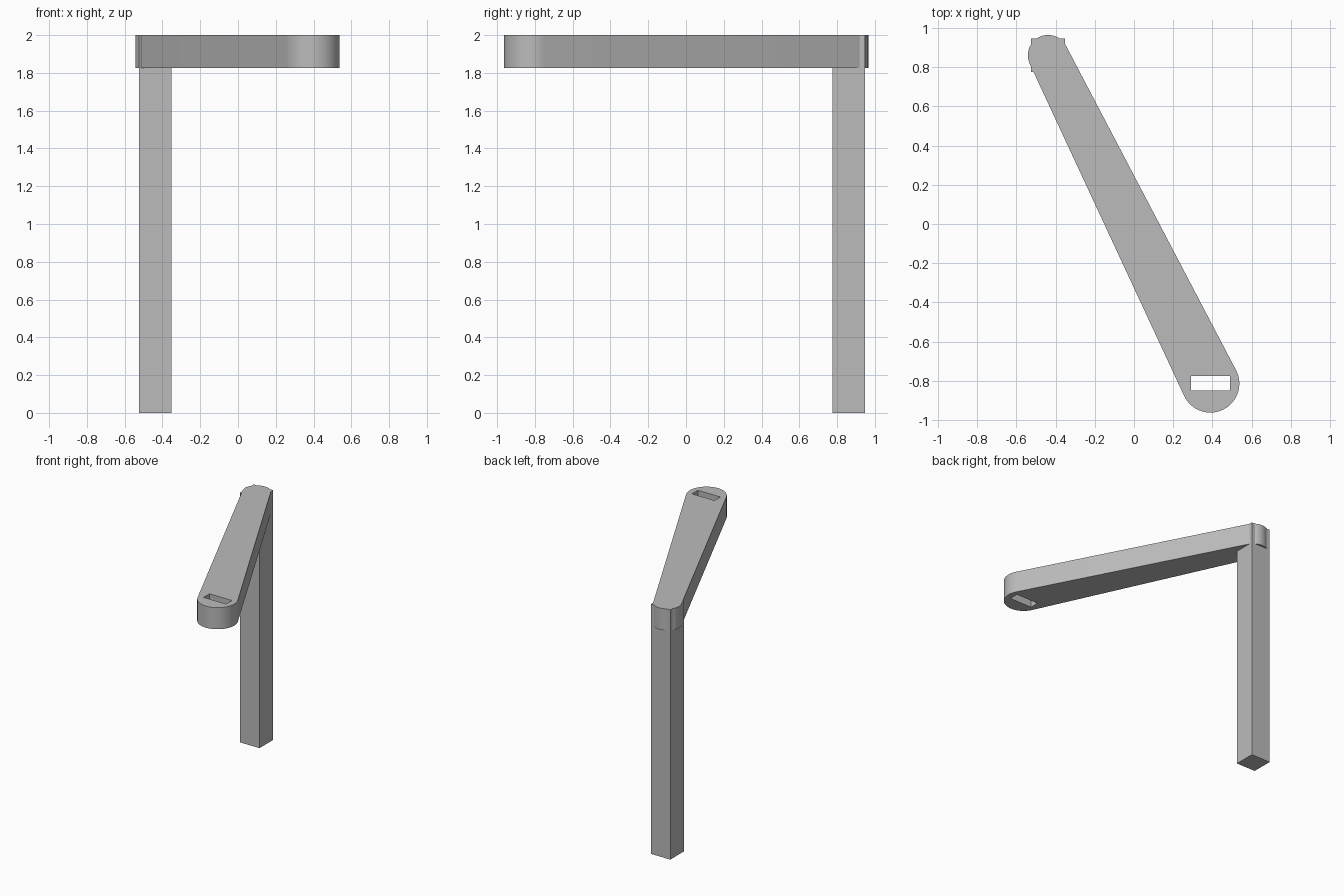
import bpy
from math import radians, pi, sin, cos, atan2, asin, hypot

cube = bpy.data.objects.get("Cube")
if cube:
    bpy.data.objects.remove(cube, do_unlink=True)

grey = bpy.data.materials.new("plain grey")
grey.use_nodes = True
colour = (0.5, 0.5, 0.5, 1)
grey.diffuse_color = colour
grey.node_tree.nodes["Principled BSDF"].inputs["Base Color"].default_value = colour

TOP, THICK = 2.0, 0.173
POST = (-0.4385, 0.8615)
TIP = (0.39, -0.815)
R_POST, R_TIP = 0.1035, 0.148


def arc(centre, radius, start, end, steps=32):
    angles = [start + (end - start) * i / steps for i in range(steps + 1)]
    return [(centre[0] + radius * cos(a), centre[1] + radius * sin(a)) for a in angles]


def rectangle(x0, x1, y0, y1):
    return [(x0, y0), (x1, y0), (x1, y1), (x0, y1)]


def extruded(name, outlines, bottom, top):
    """Extrude closed outlines; inner outlines become holes."""
    curve = bpy.data.curves.new(name, "CURVE")
    curve.dimensions = "2D"
    curve.fill_mode = "BOTH"
    curve.extrude = (top - bottom) / 2
    for points in outlines:
        spline = curve.splines.new("POLY")
        spline.points.add(len(points) - 1)
        for p, (x, y) in zip(spline.points, points):
            p.co = (x, y, 0, 1)
        spline.use_cyclic_u = True
    curve.materials.append(grey)
    obj = bpy.data.objects.new(name, curve)
    obj.location.z = (top + bottom) / 2
    bpy.context.collection.objects.link(obj)
    bpy.ops.object.select_all(action="DESELECT")
    obj.select_set(True)
    bpy.context.view_layer.objects.active = obj
    bpy.ops.object.convert(target="MESH")
    # Weld caps to walls so that smoothing stays clean
    bpy.ops.object.mode_set(mode="EDIT")
    bpy.ops.mesh.select_all(action="SELECT")
    bpy.ops.mesh.remove_doubles(threshold=0.0001)
    bpy.ops.mesh.normals_make_consistent(inside=False)
    bpy.ops.object.mode_set(mode="OBJECT")
    bpy.ops.object.shade_smooth_by_angle(angle=radians(30))
    return obj


# Square upright post
h = THICK / 2
extruded("post", [rectangle(POST[0] - h, POST[0] + h, POST[1] - h, POST[1] + h)], 0, TOP)

# Tapered arm: tangent sides joining two round ends, with a slot through the tip
dx, dy = TIP[0] - POST[0], TIP[1] - POST[1]
axis = atan2(dy, dx)
side = pi / 2 + asin((R_TIP - R_POST) / hypot(dx, dy))
outline = arc(TIP, R_TIP, axis - side, axis + side)
outline += arc(POST, R_POST, axis + side, axis + 2 * pi - side)
slot = rectangle(0.29, 0.49, -0.85, -0.775)
extruded("arm", [outline, slot], TOP - THICK, TOP)
